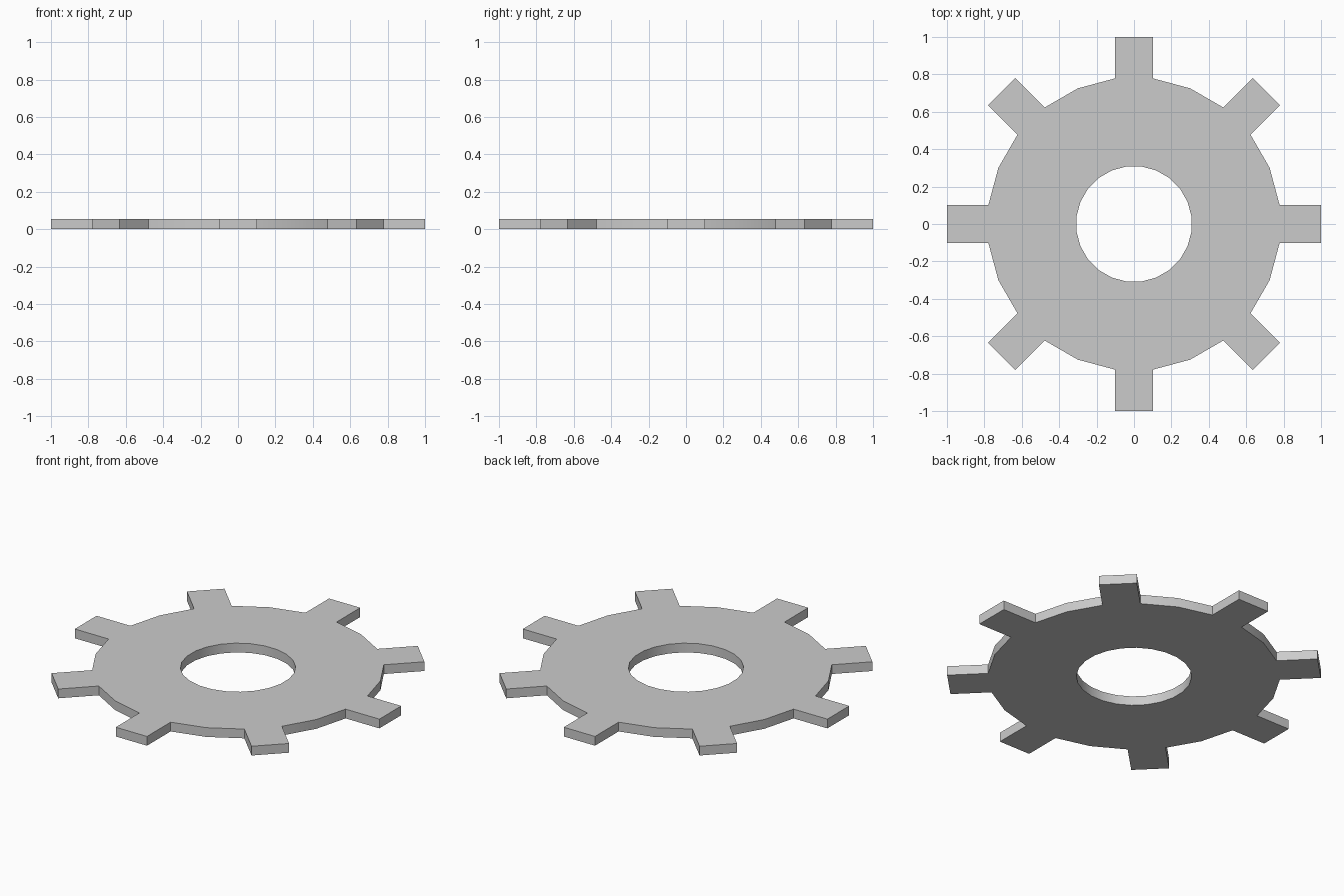
import bpy, bmesh
from math import sin, cos, radians
from mathutils import Matrix

if "Cube" in bpy.data.objects:
    bpy.data.objects.remove(bpy.data.objects["Cube"])

SIDES, HOLE, HUB, TIP, THICK = 24, 0.31, 0.785, 1.0, 0.055
STEP = 360 / SIDES


def polar(r, deg):
    return (r * cos(radians(deg)), r * sin(radians(deg)), 0)


bm = bmesh.new()

# Flat ring, with one segment centred on each tooth direction
angles = [(i - 0.5) * STEP for i in range(SIDES)]
inner = [bm.verts.new(polar(HOLE, a)) for a in angles]
outer = [bm.verts.new(polar(HUB, a)) for a in angles]
for i in range(SIDES):
    j = (i + 1) % SIDES
    bm.faces.new((inner[i], outer[i], outer[j], inner[j]))

# Straight teeth on every third segment
half = HUB * sin(radians(STEP / 2))
for i in range(0, SIDES, 3):
    turn = Matrix.Rotation(radians(i * STEP), 3, 'Z')
    tip = [bm.verts.new((TIP, y, 0)) for y in (-half, half)]
    for v in tip:
        v.co = turn @ v.co
    bm.faces.new((outer[i], tip[0], tip[1], outer[(i + 1) % SIDES]))

# Thickness
top = bmesh.ops.extrude_face_region(bm, geom=bm.faces[:], use_keep_orig=True)['geom']
bmesh.ops.translate(bm, vec=(0, 0, THICK),
                    verts=[g for g in top if isinstance(g, bmesh.types.BMVert)])
bmesh.ops.recalc_face_normals(bm, faces=bm.faces[:])

mesh = bpy.data.meshes.new("gear_wheel")
bm.to_mesh(mesh)
bm.free()
gear = bpy.data.objects.new("gear_wheel", mesh)
bpy.context.collection.objects.link(gear)

# Smooth curved walls, crisp edges elsewhere
bpy.context.view_layer.objects.active = gear
gear.select_set(True)
bpy.ops.object.shade_smooth_by_angle(angle=radians(30))
